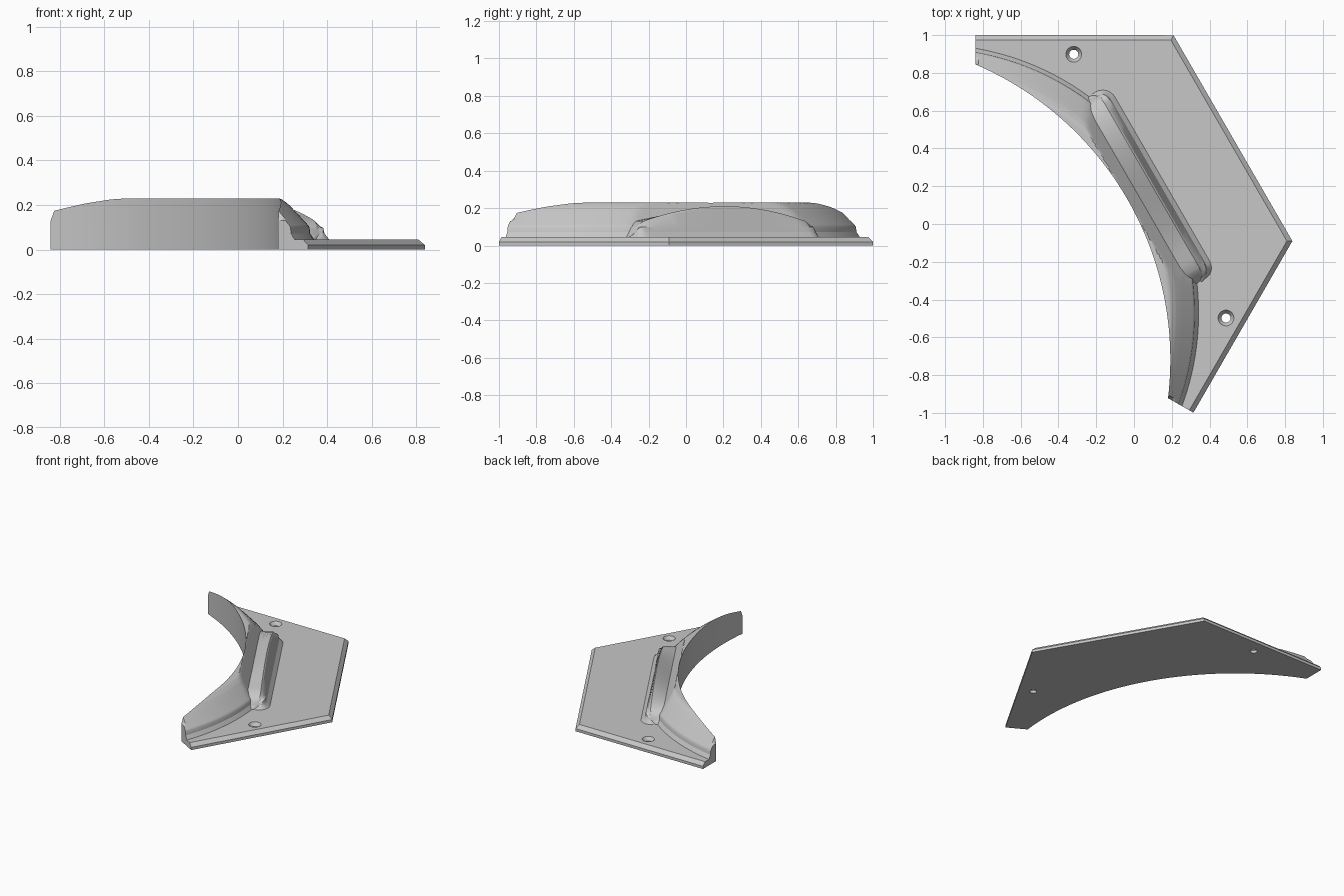
import bpy, bmesh
from math import sin, cos, pi, radians, sqrt, hypot
from mathutils import Matrix

cube = bpy.data.objects.get("Cube")
if cube:
    bpy.data.objects.remove(cube)

# One plain grey for everything
grey = bpy.data.materials.new("plain_grey")
grey.use_nodes = True
grey.diffuse_color = (0.57, 0.57, 0.57, 1)
grey.node_tree.nodes["Principled BSDF"].inputs["Base Color"].default_value = (0.57, 0.57, 0.57, 1)

# Parts are built symmetric about local x, then turned into place
PLACE = Matrix.Translation((0, 0.152, 0)) @ Matrix.Rotation(radians(30), 4, "Z")
INNER = (-1.741, 1.7, radians(36.87))     # centre, radius, half angle
FOOT = (-1.247, 1.422, radians(50.27))
TOP = 0.045
VALLEY_U, VALLEY_Z = 0.02, 0.14


def finish(name, bm, smooth=True):
    bmesh.ops.remove_doubles(bm, verts=bm.verts, dist=1e-5)
    bmesh.ops.recalc_face_normals(bm, faces=bm.faces)
    bm.transform(PLACE)
    mesh = bpy.data.meshes.new(name)
    bm.to_mesh(mesh)
    bm.free()
    mesh.materials.append(grey)
    obj = bpy.data.objects.new(name, mesh)
    bpy.context.scene.collection.objects.link(obj)
    if smooth:
        bpy.ops.object.select_all(action="DESELECT")
        obj.select_set(True)
        bpy.context.view_layer.objects.active = obj
        bpy.ops.object.shade_smooth_by_angle(angle=radians(25))
    return obj


def loft(bm, sections):
    rings = [[bm.verts.new(p) for p in s] for s in sections]
    n = len(rings[0])
    for a, b in zip(rings, rings[1:]):
        for i in range(n):
            j = (i + 1) % n
            bm.faces.new((a[i], a[j], b[j], b[i]))
    bm.faces.new(rings[0])
    bm.faces.new(rings[-1])


def interp(x, table):
    if x <= table[0][0]:
        return table[0][1]
    for (a, p), (b, q) in zip(table, table[1:]):
        if x <= b:
            return p + (q - p) * (x - a) / (b - a)
    return table[-1][1]


def on_arc(arc, s):
    centre, radius, half_angle = arc
    return centre + radius * cos(s * half_angle), radius * sin(s * half_angle)


def across(s, t):
    """Point on the line from the inner arc (t=0) to the foot arc (t=1)."""
    (a, b), (c, d) = on_arc(INNER, s), on_arc(FOOT, s)
    return a + (c - a) * t, b + (d - b) * t


def inset(u, v):
    return FOOT[1] - hypot(u - FOOT[0], v)


half = [i / 40 for i in range(40)] + [0.985, 1]
steps = [-s for s in reversed(half[1:])] + half

# Base plate with chamfered outer edges
bm = bmesh.new()
outer = [(-0.303, 1.154), (0.605, 0.629), (0.605, -0.629), (-0.303, -1.154)]
outline = outer + [across(s, 0.05) for s in steps]
loft(bm, [[(x, y, z) for x, y in outline] for z in (0, TOP)])
bm.verts.ensure_lookup_table()
n = len(outline)
corners = set(bm.verts[n:n + 4])
rim = [e for e in bm.edges if set(e.verts) <= corners]
bmesh.ops.bevel(bm, geom=rim, offset=0.025, segments=1, affect="EDGES")
plate = finish("base_plate", bm, False)

# Countersunk screw holes
for side in (1, -1):
    bm = bmesh.new()
    loft(bm, [[(0.097 + r * cos(t * pi / 16), side * 0.806 + r * sin(t * pi / 16), z)
               for t in range(32)]
              for z, r in ((-0.05, 0.024), (0.02, 0.024), (0.055, 0.049))])
    cutter = finish("hole_cutter", bm, False)
    cutter.hide_render = True
    mod = plate.modifiers.new("hole", "BOOLEAN")
    mod.object, mod.operation, mod.solver = cutter, "DIFFERENCE", "EXACT"
    bpy.context.view_layer.update()
    cut = plate.evaluated_get(bpy.context.evaluated_depsgraph_get())
    mesh = bpy.data.meshes.new_from_object(cut)
    plate.modifiers.clear()
    plate.data = mesh
    bpy.data.objects.remove(cutter)

# Curved wall: upright inside, sloped up from a stepped foot, cut by a slanted plane behind the rib
slope = [(0, TOP), (0.018, 0.072), (0.021, 0.098), (0.026, 0.108), (0.093, 0.18),
         (0.12, 0.207), (0.146, 0.226), (0.16, 0.23)]
end_cap = [(0.975, 0.23), (1, 0.13)]
bm = bmesh.new()
sections = []
for s in steps:
    width = inset(*across(s, 0))
    last = 1 - 0.026 / width
    ts = [last * i / 28 for i in range(29)] + [1 - d / width for d in (0.021, 0.018, 0)]
    ring = [(*across(s, 0), 0)]
    for t in ts:
        u, v = across(s, t)
        plane = VALLEY_Z + 1.45 * (VALLEY_U - u)
        z = min(interp(inset(u, v), slope), interp(abs(s), end_cap), max(plane, TOP))
        ring.append((u, v, z))
    ring += [(*across(s, t), z) for t, z in ((1, 0.03), (0.05, 0.03), (0.05, 0))]
    sections.append(ring)
loft(bm, sections)
finish("curved_wall", bm)

# Straight rib: arched ridge, top falling back to a level valley, rounded ends
ends = [(0.5, 0.13), (0.53, 0.108), (0.545, 0.09), (0.552, 0.072), (0.575, TOP)]
half = [i * 0.05 for i in range(11)] + [0.515, 0.53, 0.545, 0.552, 0.565, 0.575]
bm = bmesh.new()
sections = []
for v in [-h for h in reversed(half[1:])] + half:
    w = abs(v)
    h = 0.21 - 0.08 * (w / 0.5) ** 2 if w < 0.5 else interp(w, ends)
    pull = 0.076 - sqrt(0.076 ** 2 - max(0, w - 0.5) ** 2)
    front = [(0.108, h), (0.116, h - 0.008), (0.141, 0.1), (0.148, 0.072),
             (0.173, TOP), (0.173, 0.03)]
    sections.append([(VALLEY_U, v, 0.03), (VALLEY_U, v, min(VALLEY_Z, h))]
                    + [(u - pull, v, min(z, h)) for u, z in front])
loft(bm, sections)
finish("arched_rib", bm)
